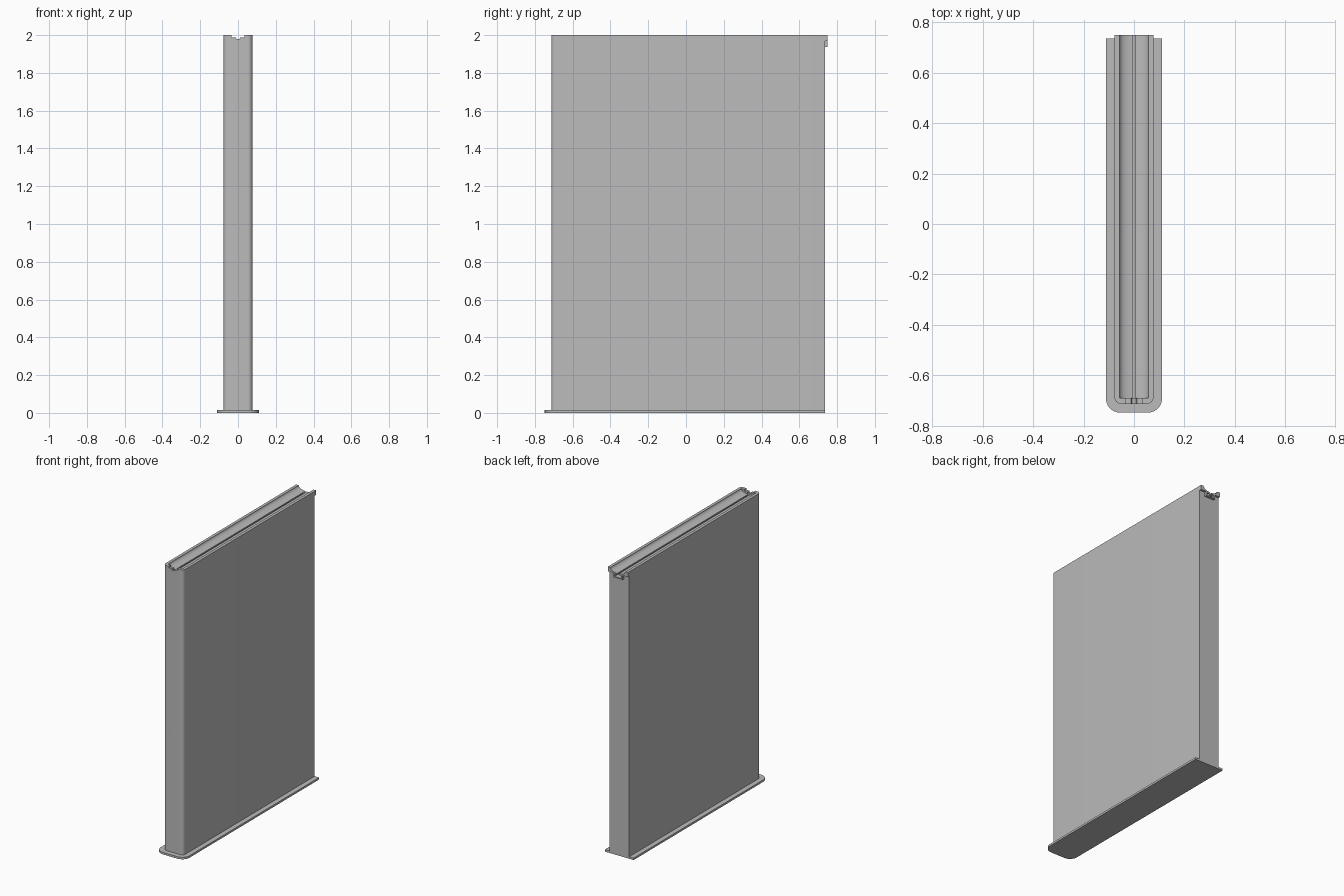
import bpy
import bmesh
from math import sin, cos, pi, sqrt, radians

cube = bpy.data.objects.get("Cube")
if cube:
    bpy.data.objects.remove(cube, do_unlink=True)

# Single grey finish
grey = bpy.data.materials.new("satin_grey")
grey.use_nodes = True
GREY = (0.5, 0.5, 0.5, 1)
grey.diffuse_color = GREY
grey.node_tree.nodes["Principled BSDF"].inputs["Base Color"].default_value = GREY


def prism(name, outline, place, start, end):
    """Extrude a 2D outline between two levels; place maps (u, v, level) to 3D."""
    bm = bmesh.new()
    rings = [[bm.verts.new(place(u, v, k)) for u, v in outline] for k in (start, end)]
    bm.faces.new(rings[0])
    bm.faces.new(rings[1])
    n = len(outline)
    for i in range(n):
        j = (i + 1) % n
        bm.faces.new((rings[0][i], rings[0][j], rings[1][j], rings[1][i]))
    bmesh.ops.recalc_face_normals(bm, faces=bm.faces)
    mesh = bpy.data.meshes.new(name)
    bm.to_mesh(mesh)
    bm.free()
    mesh.materials.append(grey)
    obj = bpy.data.objects.new(name, mesh)
    bpy.context.collection.objects.link(obj)
    return obj


def upright(u, v, k):
    return (u, v, k)


def lengthwise(u, v, k):
    return (u, k, v)


def mirrored(half):
    """Close a right-hand half profile with its mirror image."""
    return half + [(-x, z) for x, z in reversed(half)]


def rounded_plan(half_width, front, back, radius, steps=10):
    """Plan with a square back and rounded front corners."""
    half = [(half_width, back)]
    for i in range(steps + 1):
        a = pi / 2 * i / steps
        half.append((half_width - radius + radius * cos(a),
                     front + radius - radius * sin(a)))
    return mirrored(half)


def smooth(obj):
    bpy.ops.object.select_all(action='DESELECT')
    obj.select_set(True)
    bpy.context.view_layer.objects.active = obj
    bpy.ops.object.shade_smooth_by_angle(angle=radians(30))


def carve(obj, cutter):
    mod = obj.modifiers.new("carve", 'BOOLEAN')
    mod.operation = 'DIFFERENCE'
    mod.solver = 'EXACT'
    mod.object = cutter
    bpy.context.view_layer.objects.active = obj
    bpy.ops.object.modifier_apply(modifier=mod.name)


BACK = 0.735
base = prism("base_plate", rounded_plan(0.111, -0.748, BACK, 0.056), upright, 0, 0.014)
body = prism("panel_body", rounded_plan(0.077, -0.713, BACK, 0.025), upright, 0.014, 2)

# Rail end standing proud of the back
rail_half = [(0.077, 2), (0.077, 1.968), (0.036, 1.968), (0.036, 1.938)]
rail = prism("rail_end", mirrored(rail_half), lengthwise, BACK, 0.75)

# Hollow of the rail: curved trough, narrow slot, wider channel below
hollow = [(0.057, 2.05)]
for i in range(11):
    x = 0.057 - (0.057 - 0.006) * (1 - cos(pi / 2 * i / 10))
    hollow.append((x, 2 - 0.028 * sqrt(max(0, 1 - (x / 0.057) ** 2))))
hollow += [(0.006, 1.964), (0.026, 1.964), (0.026, 1.946)]
trough = prism("trough_cutter", mirrored(hollow), lengthwise, -0.69, 0.9)

# Stepped notch through the front wall
notch_half = [(0.034, 2.05), (0.034, 1.988), (0.011, 1.988), (0.008, 1.979)]
notch = prism("notch_cutter", mirrored(notch_half), lengthwise, -0.8, -0.68)

carve(body, trough)
carve(body, notch)
carve(rail, trough)
for cutter in (trough, notch):
    bpy.data.objects.remove(cutter, do_unlink=True)

for part in (base, body, rail):
    smooth(part)
